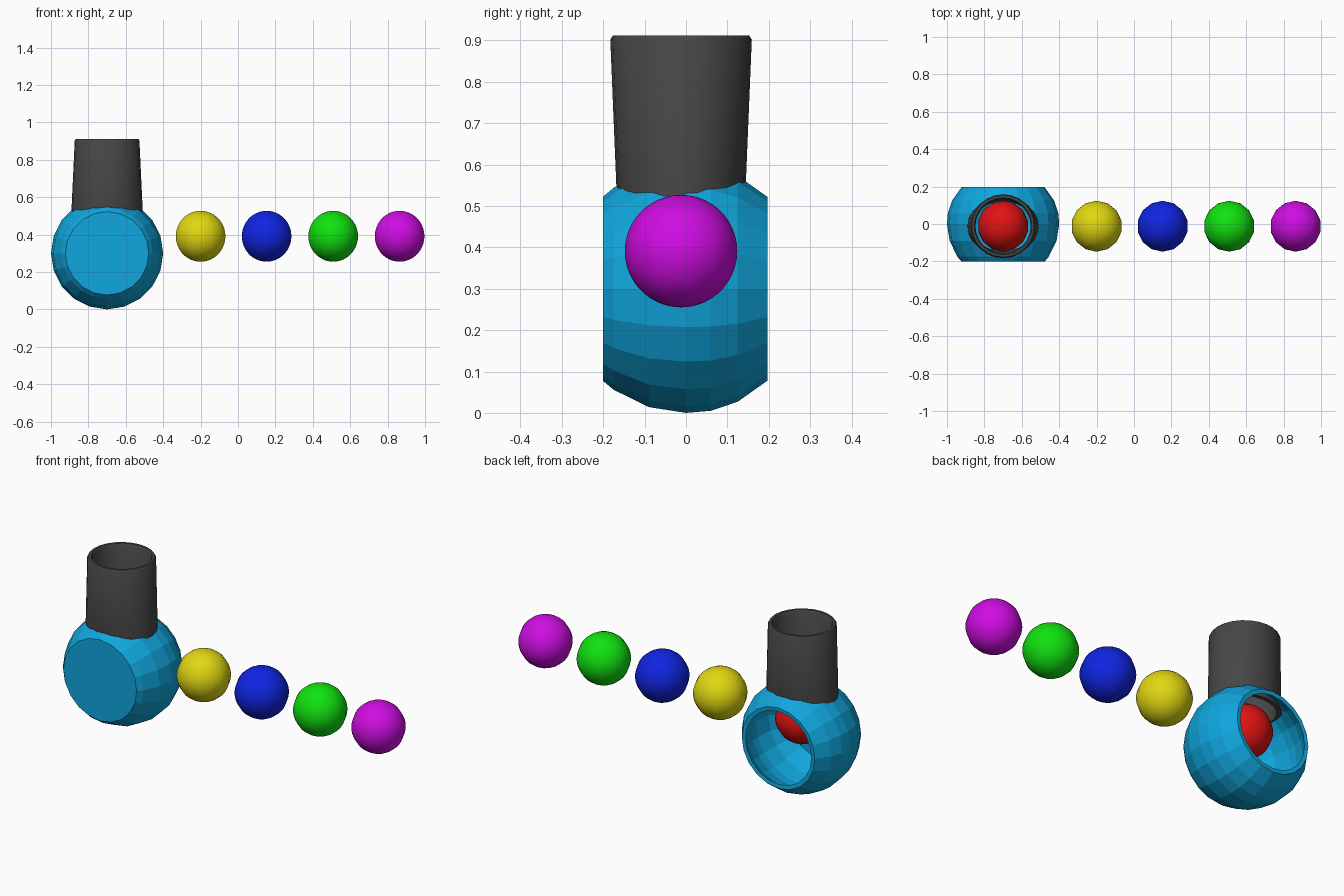
import bpy, bmesh, math

if "Cube" in bpy.data.objects:
    bpy.data.objects.remove(bpy.data.objects["Cube"])

def material(name, col):
    m = bpy.data.materials.new(name)
    m.diffuse_color = (*col, 1)
    m.use_nodes = True
    m.node_tree.nodes["Principled BSDF"].inputs["Base Color"].default_value = m.diffuse_color
    return m

cyan = material("cyan", (0.005, 0.38, 0.72))
gray = material("dark gray", (0.062, 0.062, 0.062))
CX, CY = -0.70, -0.012        # body x, and y of neck and balls

def finish(name, bm, mat, smooth=None):
    bmesh.ops.recalc_face_normals(bm, faces=bm.faces)
    me = bpy.data.meshes.new(name)
    bm.to_mesh(me)
    bm.free()
    me.materials.append(mat)
    ob = bpy.data.objects.new(name, me)
    bpy.context.collection.objects.link(ob)
    if smooth:
        bpy.ops.object.select_all(action='DESELECT')
        ob.select_set(True)
        bpy.context.view_layer.objects.active = ob
        bpy.ops.object.shade_smooth_by_angle(angle=math.radians(smooth))
    return ob

def loft(rings, closed):
    """Bridge rings of points; closed joins last to first, otherwise ends are capped."""
    bm = bmesh.new()
    vs = [[bm.verts.new(p) for p in r] for r in rings]
    n = len(vs[0])
    pairs = list(zip(vs, vs[1:])) + ([(vs[-1], vs[0])] if closed else [])
    for a, b in pairs:
        for i in range(n):
            j = (i + 1) % n
            bm.faces.new((a[i], a[j], b[j], b[i]))
    if not closed:
        bm.faces.new(vs[0])
        bm.faces.new(vs[-1])
    return bm

def ring_y(y, r, n=20):
    return [(CX + r * math.cos(2 * math.pi * i / n), y,
             0.3 + r * math.sin(2 * math.pi * i / n)) for i in range(n)]

def ring_z(z, rx, ry, n=24):
    return [(CX + rx * math.cos(2 * math.pi * i / n),
             CY + ry * math.sin(2 * math.pi * i / n), z) for i in range(n)]

# Body: hollow truncated globe, flat closed front, round opening at the back
profile = [(-0.2, 0.223), (-0.175, 0.244), (-0.09, 0.286), (0, 0.3), (0.06, 0.295),
           (0.125, 0.273), (0.197, 0.222), (0.195, 0.2), (0.12, 0.25), (0.05, 0.272),
           (0, 0.276), (-0.09, 0.261), (-0.178, 0.205)]
body = finish("globe_body", loft([ring_y(y, r) for y, r in profile], False), cyan)

# Round hole in the top of the body, below the neck
cutter = finish("neck_hole_cutter",
                loft([ring_z(0.45, 0.172, 0.143), ring_z(0.75, 0.172, 0.143)], False), cyan)
mod = body.modifiers.new("neck_hole", 'BOOLEAN')
mod.operation = 'DIFFERENCE'
mod.solver = 'EXACT'
mod.object = cutter
bpy.context.view_layer.objects.active = body
bpy.ops.object.modifier_apply(modifier=mod.name)
bpy.data.objects.remove(cutter)

# Neck: open tube, oval at the base and round at the top
neck = [(0.51, 0.191, 0.154), (0.54, 0.19, 0.156), (0.902, 0.173, 0.171),
        (0.912, 0.167, 0.165), (0.912, 0.154, 0.152), (0.902, 0.148, 0.146),
        (0.51, 0.166, 0.134)]
finish("neck_tube", loft([ring_z(*p) for p in neck], True), gray, 35)

# Balls: one inside the globe, four in a row beside it
balls = [("red", CX, (0.76, 0.006, 0.006)), ("yellow", -0.2, (0.75, 0.68, 0.006)),
         ("blue", 0.153, (0.005, 0.018, 0.76)), ("green", 0.509, (0.005, 0.76, 0.005)),
         ("magenta", 0.864, (0.62, 0.004, 0.76))]
for name, x, col in balls:
    bm = bmesh.new()
    bmesh.ops.create_uvsphere(bm, u_segments=14, v_segments=22, radius=0.136)
    bmesh.ops.translate(bm, vec=(x, CY, 0.391), verts=bm.verts)
    finish(name + "_ball", bm, material(name, col), 60)
